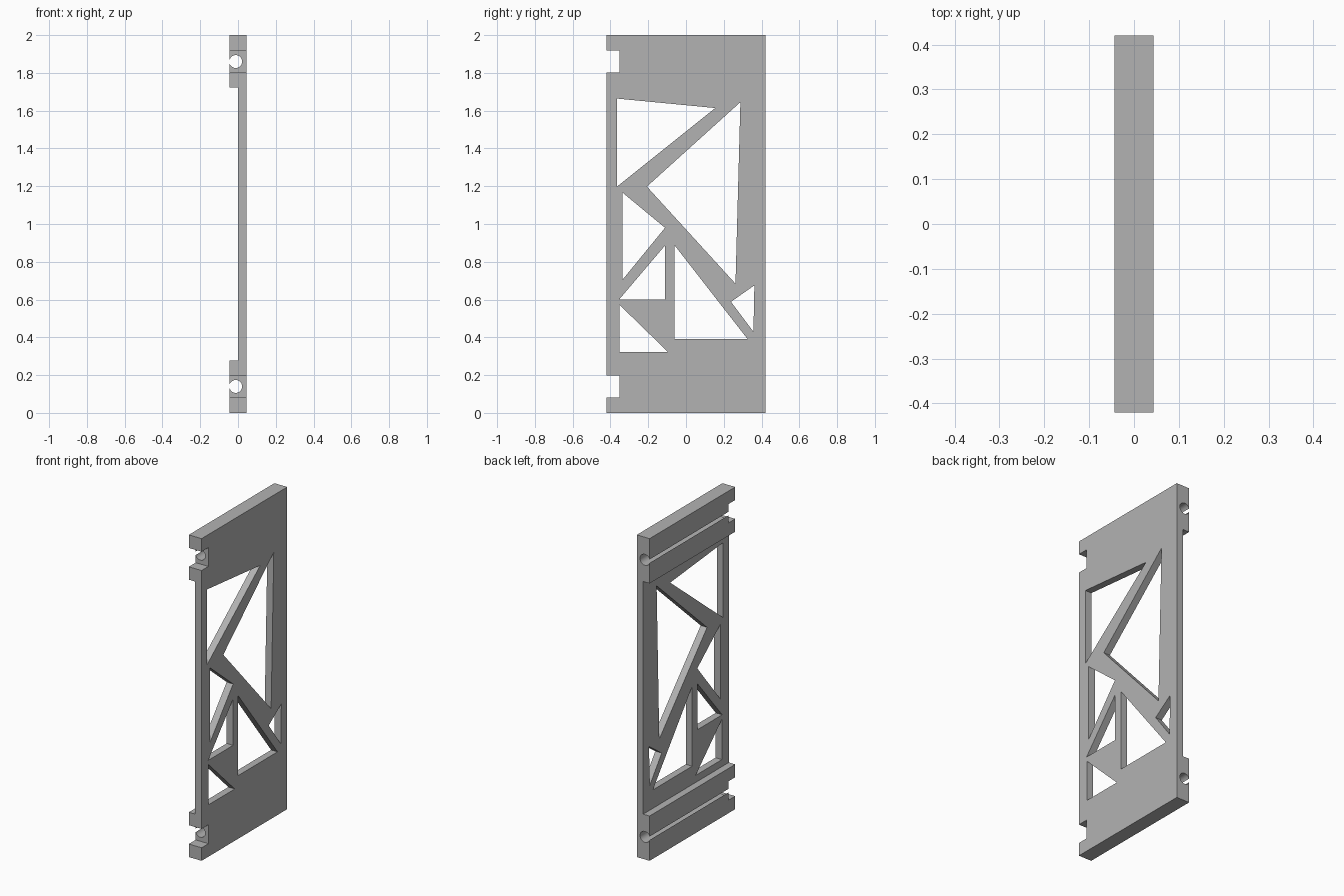
import bpy, bmesh, math
from mathutils import Vector

cube = bpy.data.objects.get("Cube")
if cube:
    bpy.data.objects.remove(cube, do_unlink=True)

HX, HY, H = 0.044, 0.42, 2.0      # half thickness, half width, height
RAIL = 0.278                      # height of the thick end rails

grey = bpy.data.materials.new("plain_grey")
grey.use_nodes = True
grey.diffuse_color = (0.448, 0.448, 0.448, 1)
grey.node_tree.nodes["Principled BSDF"].inputs["Base Color"].default_value = grey.diffuse_color


def prism(name, points, offset):
    """Extrude a closed outline of 3D points along an offset."""
    bm = bmesh.new()
    face = bm.faces.new([bm.verts.new(p) for p in points])
    ext = bmesh.ops.extrude_face_region(bm, geom=[face])
    moved = [v for v in ext["geom"] if isinstance(v, bmesh.types.BMVert)]
    bmesh.ops.translate(bm, verts=moved, vec=Vector(offset))
    bmesh.ops.recalc_face_normals(bm, faces=bm.faces)
    mesh = bpy.data.meshes.new(name)
    bm.to_mesh(mesh)
    bm.free()
    mesh.materials.append(grey)
    obj = bpy.data.objects.new(name, mesh)
    bpy.context.collection.objects.link(obj)
    return obj


def side_cutter(name, outline):
    """Cutter through the thickness from a (y, z) outline."""
    return prism(name, [(-0.2, y, z) for y, z in outline], (0.4, 0, 0))


# Panel: thin web with a thick rail at each end
section = [(HX, 0), (HX, H), (-HX, H), (-HX, H - RAIL),
           (0, H - RAIL), (0, RAIL), (-HX, RAIL), (-HX, 0)]
panel = prism("side_panel", [(x, -HY, z) for x, z in section], (0, 2 * HY, 0))

# Triangular lightening windows
windows = [
    [(-0.365, 1.664), (0.155, 1.614), (-0.365, 1.198)],
    [(0.288, 1.645), (0.262, 0.684), (-0.207, 1.198)],
    [(-0.336, 1.166), (-0.111, 0.98), (-0.336, 0.705)],
    [(-0.111, 0.886), (-0.111, 0.599), (-0.355, 0.599)],
    [(-0.352, 0.572), (-0.095, 0.322), (-0.352, 0.322)],
    [(-0.061, 0.888), (0.325, 0.392), (-0.061, 0.392)],
    [(0.362, 0.675), (0.357, 0.43), (0.238, 0.588)],
]
cutters = [side_cutter("window_cutter", w) for w in windows]

# Front notches and long bolt holes, mirrored top and bottom
for flip in (False, True):
    z0, z1, zc = [H - z if flip else z for z in (0.081, 0.198, 0.14)]
    cutters.append(side_cutter("notch_cutter", [(-0.6, z0), (-0.353, z0), (-0.353, z1), (-0.6, z1)]))
    ring = [(-0.012 + 0.034 * math.cos(a), -0.6, zc + 0.034 * math.sin(a))
            for a in (math.tau * i / 32 for i in range(32))]
    cutters.append(prism("bolt_hole_cutter", ring, (0, 1.2, 0)))

for c in cutters:
    c.hide_render = True
    mod = panel.modifiers.new(c.name, "BOOLEAN")
    mod.operation = "DIFFERENCE"
    mod.solver = "EXACT"
    mod.object = c

# Bake the cuts and drop the cutters
bpy.context.view_layer.update()
evaluated = panel.evaluated_get(bpy.context.evaluated_depsgraph_get())
result = bpy.data.meshes.new_from_object(evaluated)
panel.modifiers.clear()
panel.data = result
for c in cutters:
    bpy.data.objects.remove(c, do_unlink=True)

# Smooth bolt holes, crisp edges elsewhere
bpy.ops.object.select_all(action="DESELECT")
panel.select_set(True)
bpy.context.view_layer.objects.active = panel
bpy.ops.object.shade_smooth_by_angle(angle=math.radians(30))
